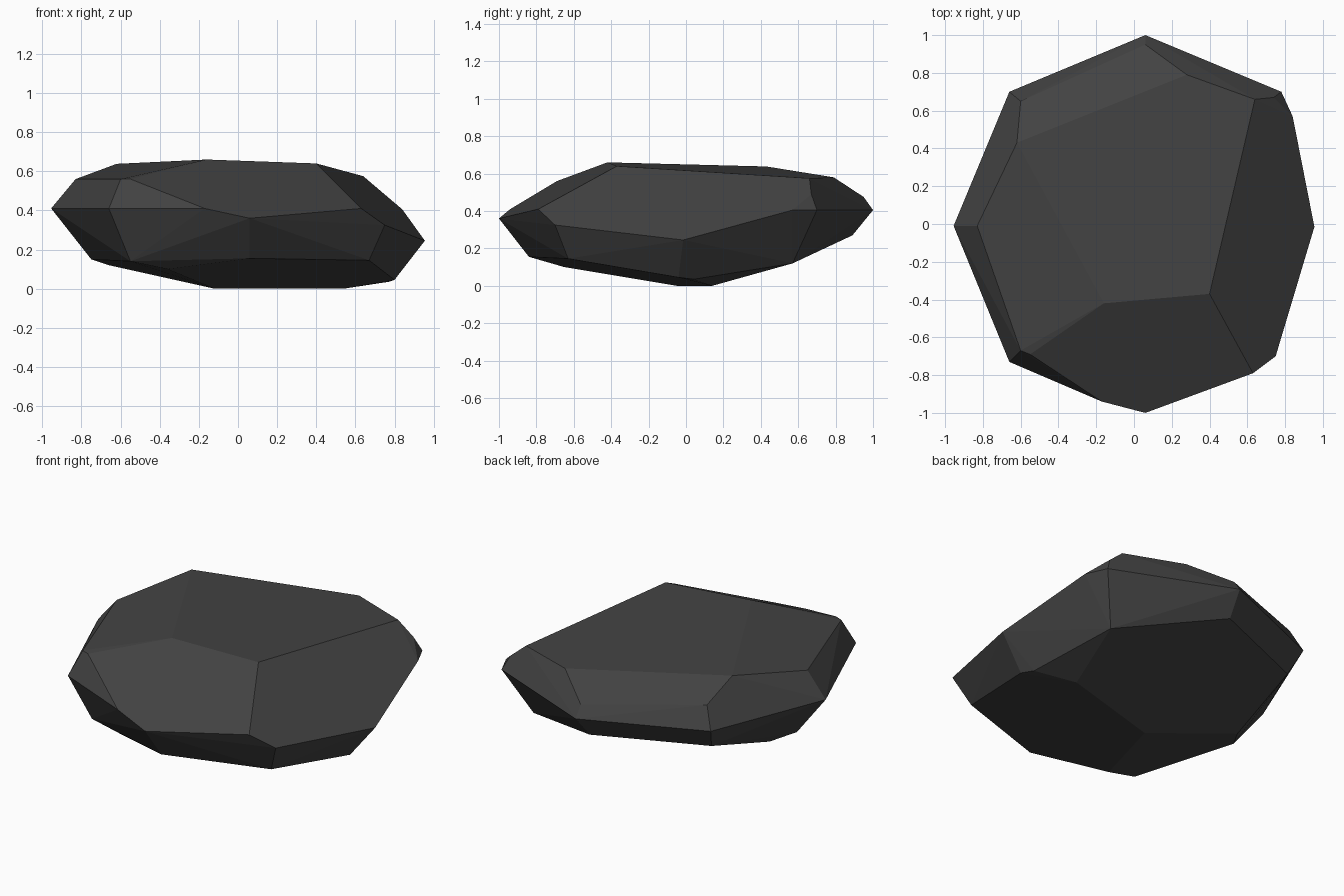
import bpy, bmesh, math

if "Cube" in bpy.data.objects:
    bpy.data.objects.remove(bpy.data.objects["Cube"])

# Flat grey stone colour
stone = bpy.data.materials.new("dark grey stone")
stone.diffuse_color = (0.055, 0.055, 0.055, 1)
stone.use_nodes = True
stone.node_tree.nodes["Principled BSDF"].inputs["Base Color"].default_value = stone.diffuse_color

# Corner points of the chipped stone, from the crown down to the base
crown = [(-.16, -.42, .66), (.40, -.37, .64), (.64, .66, .575), (.28, .79, .58), (-.62, .43, .638)]
shoulder = [(-.83, -.01, .56), (-.60, -.67, .56), (-.55, -.69, .56),
            (.74, .67, .49), (.06, .95, .475), (-.60, .65, .535)]
belt = [(-.955, -.01, .41), (-.66, -.73, .41), (-.17, -.94, .41), (.06, -1, .36),
        (.63, -.79, .41), (.75, -.70, .325), (.955, -.015, .245), (.84, .57, .405),
        (.78, .70, .405), (.06, 1, .405), (-.66, .70, .405)]
underside = [(.06, -.84, .155), (.67, -.63, .145), (.80, -.04, .045), (.77, .04, .035),
             (.65, .57, .12), (.04, .89, .27), (-.61, .62, .27), (-.66, .12, .12),
             (-.75, -.02, .15), (-.55, -.65, .14), (-.36, -.65, .10)]
base = [(-.12, -.05, 0), (.54, .14, 0)]

# Wrap the points in a convex hull and merge nearly flat triangles into facets
bm = bmesh.new()
for p in crown + shoulder + belt + underside + base:
    bm.verts.new(p)
hull = bmesh.ops.convex_hull(bm, input=bm.verts[:])
loose = [v for v in bm.verts if not v.link_faces]
bmesh.ops.delete(bm, geom=loose, context='VERTS')
bmesh.ops.dissolve_limit(bm, angle_limit=math.radians(3), verts=bm.verts[:], edges=bm.edges[:])
bmesh.ops.recalc_face_normals(bm, faces=bm.faces[:])

mesh = bpy.data.meshes.new("rock")
bm.to_mesh(mesh)
bm.free()
mesh.materials.append(stone)
rock = bpy.data.objects.new("rock", mesh)
bpy.context.collection.objects.link(rock)
